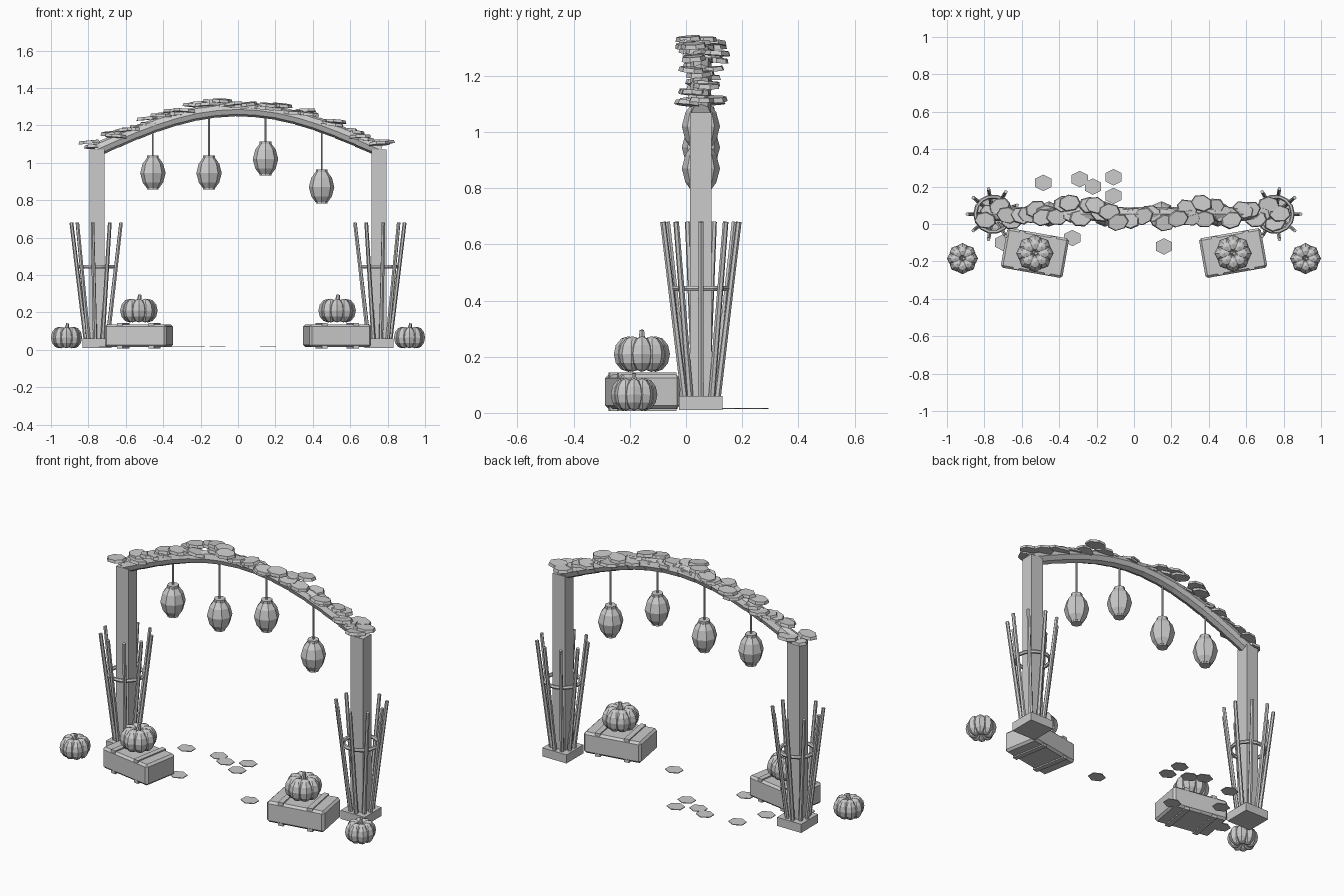
import bpy, bmesh, math, random
from mathutils import Vector, Matrix

if "Cube" in bpy.data.objects:
    bpy.data.objects.remove(bpy.data.objects["Cube"])
random.seed(7)
PY = 0.053   # depth position of the arch plane


def add_obj(name, bm):
    bmesh.ops.recalc_face_normals(bm, faces=bm.faces)
    me = bpy.data.meshes.new(name)
    bm.to_mesh(me)
    bm.free()
    ob = bpy.data.objects.new(name, me)
    bpy.context.collection.objects.link(ob)
    return ob


def box(bm, c, size, rot=0):
    m = Matrix.Translation(c) @ Matrix.Rotation(rot, 4, 'Z') @ Matrix.Diagonal((*size, 1))
    bmesh.ops.create_cube(bm, size=1, matrix=m)


def rod(bm, a, b, r1, r2=None, seg=6):
    a, b = Vector(a), Vector(b)
    q = (b - a).to_track_quat('Z', 'Y').to_matrix().to_4x4()
    bmesh.ops.create_cone(bm, cap_ends=True, segments=seg, radius1=r1,
                          radius2=r1 if r2 is None else r2, depth=(b - a).length,
                          matrix=Matrix.Translation((a + b) / 2) @ q)


def lathe(bm, profile, c, seg):
    rings = [[bm.verts.new((c[0] + r * math.cos(2 * math.pi * i / seg),
                            c[1] + r * math.sin(2 * math.pi * i / seg), c[2] + z))
              for i in range(seg)] for r, z in profile]
    for lo, hi in zip(rings, rings[1:]):
        for i in range(seg):
            j = (i + 1) % seg
            bm.faces.new((lo[i], lo[j], hi[j], hi[i]))
    bm.faces.new(rings[0])
    bm.faces.new(rings[-1])


def arch_z(x):
    return 1.07 + 0.215 * math.cos(math.pi / 2 * min(1, abs(x) / 0.755))


def pumpkin(name, c, r, h):
    # ring of overlapping lobes with a short stem
    bm = bmesh.new()
    for i in range(8):
        m = (Matrix.Translation((c[0], c[1], c[2] + h / 2)) @ Matrix.Rotation(i * math.pi / 4, 4, 'Z')
             @ Matrix.Translation((r * 0.48, 0, 0)) @ Matrix.Diagonal((r * 0.52, r * 0.45, h / 2, 1)))
        bmesh.ops.create_uvsphere(bm, u_segments=8, v_segments=6, radius=1, matrix=m)
    top = c[2] + h * 0.85
    rod(bm, (c[0], c[1], top), (c[0] + 0.006, c[1], c[2] + h + r * 0.22), r * 0.14, r * 0.09)
    add_obj(name, bm)


for s, side in ((-1, "left"), (1, "right")):
    px = s * 0.754
    # post and plinth
    bm = bmesh.new()
    box(bm, (px, PY, 0.545), (0.08, 0.076, 1.05))
    add_obj(side + "_post", bm)
    bm = bmesh.new()
    box(bm, (px, PY, 0.035), (0.155, 0.155, 0.05))
    add_obj(side + "_plinth", bm)
    # flared corn stalks and their tie ring
    bm = bmesh.new()
    for i in range(9):
        a = 2 * math.pi * i / 9 + (0 if s > 0 else math.pi)
        d = Vector((math.cos(a), math.sin(a), 0))
        o = Vector((px, PY, 0))
        rod(bm, o + d * 0.057 + Vector((0, 0, 0.03)), o + d * 0.137 + Vector((0, 0, 0.68)), 0.012, 0.010)
    add_obj(side + "_stalks", bm)
    bpy.ops.mesh.primitive_torus_add(location=(px, PY, 0.443), major_radius=0.095, minor_radius=0.011,
                                     major_segments=14, minor_segments=6)
    bpy.context.object.name = side + "_stalk_tie"
    # bale with two straps
    bc, rot = Vector((s * 0.53, -0.155, 0.075)), s * math.radians(10)
    bm = bmesh.new()
    box(bm, bc, (0.335, 0.215, 0.122), rot)
    bmesh.ops.bevel(bm, geom=bm.edges[:], offset=0.012, segments=1, affect='EDGES')
    add_obj(side + "_bale", bm)
    bm = bmesh.new()
    for k in (-0.085, 0.085):
        box(bm, bc + Matrix.Rotation(rot, 3, 'Z') @ Vector((k, 0, 0)), (0.03, 0.21, 0.136), rot)
    add_obj(side + "_bale_straps", bm)
    # pumpkins
    pumpkin(side + "_bale_pumpkin", (s * 0.53, -0.157, 0.146), 0.1, 0.127)
    pumpkin(side + "_ground_pumpkin", (s * 0.917, -0.185, 0.008), 0.083, 0.115)

# arch built from short log segments
bm = bmesh.new()
N = 14
xs = [-0.755 + 1.51 * i / N for i in range(N + 1)]
for a, b in zip(xs, xs[1:]):
    p, q = Vector((a, PY, arch_z(a))), Vector((b, PY, arch_z(b)))
    e = (q - p).normalized() * 0.008
    rod(bm, p - e, q + e, 0.038, 0.035, 8)
add_obj("arch_beam", bm)

# leaf garland along the arch
bm = bmesh.new()
L = 44
for i in range(L):
    x = -0.79 + 1.58 * i / (L - 1) + random.uniform(-0.015, 0.015)
    x = max(-0.795, min(0.795, x))
    y = PY + 0.005 + random.uniform(-0.055, 0.055)
    z = min(1.335, arch_z(x) + random.uniform(0.015, 0.055))
    m = (Matrix.Translation((x, y, z)) @ Matrix.Rotation(random.uniform(-0.12, 0.12), 4, 'Y')
         @ Matrix.Rotation(random.uniform(-0.12, 0.12), 4, 'X')
         @ Matrix.Rotation(random.uniform(-0.5, 0.5), 4, 'Z')
         @ Matrix.Diagonal((0.06, 0.046, 1, 1)))
    bmesh.ops.create_cone(bm, cap_ends=True, segments=7, radius1=1, radius2=0.9, depth=0.016, matrix=m)
add_obj("arch_leaves", bm)

# hanging lanterns: cord, body, caps
for n, (x, z) in enumerate(((-0.455, 0.945), (-0.155, 0.945), (0.147, 1.02), (0.447, 0.87))):
    bm = bmesh.new()
    lathe(bm, [(0.033, -0.08), (0.055, -0.05), (0.068, 0), (0.055, 0.05), (0.033, 0.08)], (x, PY, z), 8)
    rod(bm, (x, PY, z + 0.074), (x, PY, z + 0.094), 0.031, seg=8)
    rod(bm, (x, PY, z - 0.088), (x, PY, z - 0.07), 0.031, seg=8)
    add_obj("lantern_%d" % (n + 1), bm)
    bm = bmesh.new()
    rod(bm, (x, PY, z + 0.09), (x, PY, arch_z(x)), 0.005)
    add_obj("lantern_cord_%d" % (n + 1), bm)

# fallen leaves
bm = bmesh.new()
for x, y in ((-0.485, 0.22), (-0.29, 0.24), (-0.22, 0.2), (-0.11, 0.25), (-0.11, 0.15),
             (-0.33, -0.075), (0.16, -0.12), (-0.7, -0.1), (-0.52, -0.1), (-0.56, 0.06)):
    bmesh.ops.create_cone(bm, cap_ends=True, segments=6, radius1=1, radius2=1, depth=0.004,
                          matrix=Matrix.Translation((x, y, 0.016)) @ Matrix.Diagonal((0.05, 0.044, 1, 1)))
add_obj("fallen_leaves", bm)
